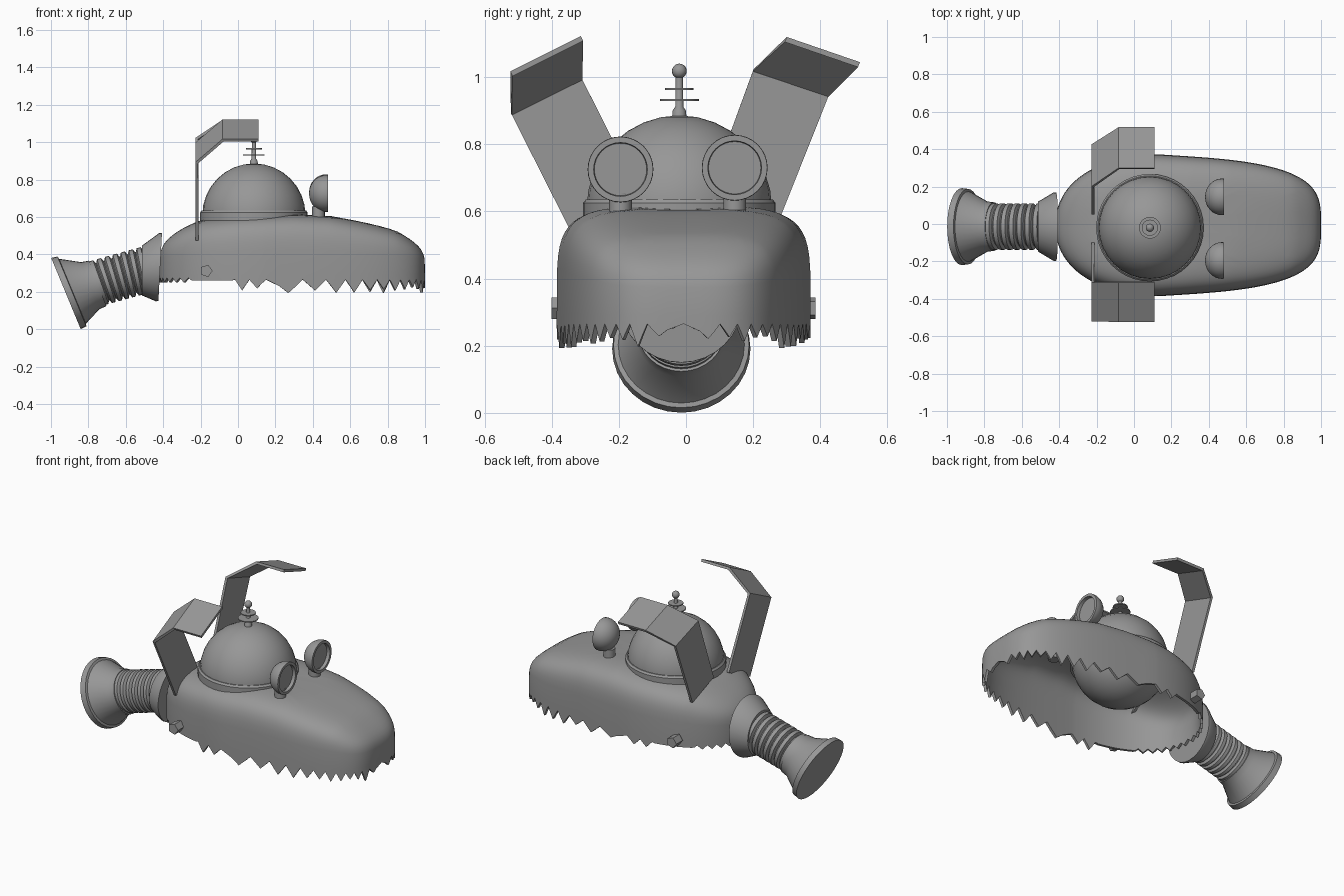
import bpy, bmesh, math, random
from mathutils import Vector

if "Cube" in bpy.data.objects:
    bpy.data.objects.remove(bpy.data.objects["Cube"])

random.seed(4)
METAL = bpy.data.materials.new("dark_metal")
METAL.diffuse_color = (.31, .31, .31, 1)
METAL.use_nodes = True
METAL.node_tree.nodes["Principled BSDF"].inputs["Base Color"].default_value = METAL.diffuse_color


def shade(ob, angle=35):
    bpy.ops.object.select_all(action='DESELECT')
    bpy.context.view_layer.objects.active = ob
    ob.select_set(True)
    bpy.ops.object.shade_smooth_by_angle(angle=math.radians(angle))


def thicken(ob, thickness, offset):
    mod = ob.modifiers.new("thickness", 'SOLIDIFY')
    mod.thickness = thickness
    mod.offset = offset
    bpy.context.view_layer.objects.active = ob
    bpy.ops.object.modifier_apply(modifier=mod.name)


def make(name, verts, faces, smooth=True):
    me = bpy.data.meshes.new(name)
    me.from_pydata([tuple(v) for v in verts], [], faces)
    bm = bmesh.new()
    bm.from_mesh(me)
    bmesh.ops.recalc_face_normals(bm, faces=bm.faces)
    bm.to_mesh(me)
    bm.free()
    me.materials.append(METAL)
    ob = bpy.data.objects.new(name, me)
    bpy.context.collection.objects.link(ob)
    if smooth:
        shade(ob)
    return ob


def loft(name, rings, n=32, smooth=True):
    """Rings of (centre, axis direction, radius), bridged and capped."""
    verts, faces = [], []
    for c, d, r in rings:
        q = Vector(d).to_track_quat('Z', 'Y')
        for i in range(n):
            a = math.tau * i / n
            verts.append(Vector(c) + q @ Vector((r * math.cos(a), r * math.sin(a), 0)))
    for k in range(len(rings) - 1):
        for i in range(n):
            j = (i + 1) % n
            faces.append((k * n + i, k * n + j, (k + 1) * n + j, (k + 1) * n + i))
    faces.append(tuple(range(n))[::-1])
    faces.append(tuple(range((len(rings) - 1) * n, len(rings) * n)))
    return make(name, verts, faces, smooth)


def straight(name, base, d, profile, n=32, smooth=True):
    """Lathe a (radius, distance) profile along a direction."""
    d = Vector(d)
    return loft(name, [(Vector(base) + d * h, d, r) for r, h in profile], n, smooth)


def interp(pts, x):
    for (x0, y0), (x1, y1) in zip(pts, pts[1:]):
        if x <= x1:
            t = max(0, (x - x0) / (x1 - x0))
            return y0 + (y1 - y0) * t
    return pts[-1][1]


def ball(name, loc, r, seg=32, rings=16):
    bpy.ops.mesh.primitive_uv_sphere_add(segments=seg, ring_count=rings, radius=r, location=loc)
    ob = bpy.context.object
    ob.name = name
    ob.data.materials.append(METAL)
    shade(ob)


# Hollow snout shell with a jagged lower rim
TOP = [(-.42, .51), (-.3, .555), (-.2, .588), (0, .605), (.3, .615),
       (.5, .605), (.7, .572), (.85, .547), (1, .49)]
CX, CY, N, ROWS, BASE = .15, -.007, 192, 14, .26
outline, rim = [], []
depths = [random.uniform(.035, .075) for _ in range(N // 4 + 1)]
for i in range(N):
    a = math.tau * i / N
    c, s = math.cos(a), math.sin(a)
    if c > 0:  # blunt tapering nose
        u = c ** .72
        x, w = CX + .85 * u, (1 - u ** 3.5) ** (1 / 3.5) * (1 - .14 * u)
    else:      # rounder back
        u = abs(c) ** .91
        x, w = CX - .57 * u, (1 - u ** 2.2) ** (1 / 2.2)
    outline.append((x, CY + math.copysign(.378 * w, s)))
    tooth = 1 - abs(i % 4 - 2) / 2
    if x > -.02:
        rim.append(BASE + .005 - tooth * depths[i // 4])
    elif x < -.25:
        rim.append(BASE + .015 - tooth * .025)
    else:
        rim.append(BASE)
verts = [(CX, CY, interp(TOP, CX))]
faces = []
for k in range(1, ROWS + 2):
    phi = min(k / ROWS, 1) * math.pi / 2
    s, h = math.sin(phi) ** .4, max(0, math.cos(phi)) ** .4
    for i, (ox, oy) in enumerate(outline):
        x, y = CX + s * (ox - CX), CY + s * (oy - CY)
        z = BASE + .03 + (interp(TOP, x) - BASE - .03) * h
        if k == ROWS:
            z = BASE + .03
        elif k > ROWS:
            z = rim[i]
        verts.append((x, y, z))
for i in range(N):
    j = (i + 1) % N
    faces.append((0, 1 + i, 1 + j))
    for k in range(ROWS):
        p, q = 1 + k * N, 1 + (k + 1) * N
        faces.append((p + i, q + i, q + j, p + j))
shell = make("snout_shell", verts, faces, False)
thicken(shell, .016, -1)
shade(shell, 40)

# Skull dome and its base band
DOME = (.085, -.02)
ball("dome", (*DOME, .61), .276)
straight("dome_band", (*DOME, .57), (0, 0, 1), [(.287, 0), (.287, .055), (.278, .066)], 40)

# Antenna
up = (0, 0, 1)
straight("antenna_rod", (*DOME, .87), up, [(.022, 0), (.02, .03), (.012, .042), (.011, .14)], 12)
straight("antenna_disc_low", (*DOME, .929), up, [(.058, 0), (.058, .006)], 24)
straight("antenna_disc_high", (*DOME, .962), up, [(.043, 0), (.043, .006)], 24)
ball("antenna_tip", (*DOME, 1.018), .022, 16, 10)

# Cup-shaped eyes on short stalks
for side, y, z in (("right", -.195, .725), ("left", .145, .73)):
    cup = [(.097 * math.sin(t * math.pi / 16) + .001, .09 * (1 - math.cos(t * math.pi / 16)))
           for t in range(9)]
    cup += [(.097, .1), (.08, .1), (.078, .08)]
    straight("eye_" + side, (.38, y, z), (1, 0, 0), cup)
    straight("eye_stalk_" + side, (.43, y, .57), up, [(.034, 0), (.034, .085)], 16)

# Bent metal plate ears: inner and outer (y, z) at base, bend and tip
EARS = {
    "right": [(-.10, .58), (-.31, .475), (-.31, .995), (-.52, .89), (-.31, 1.115), (-.52, 1.01)],
    "left": [(.05, .61), (.26, .53), (.20, 1.02), (.425, .945), (.297, 1.112), (.515, 1.037)],
}
for side, p in EARS.items():
    p = p + p[4:]
    xs = (-.22, -.22, -.08, .11)
    ear = make("ear_" + side, [(xs[i // 2], *p[i]) for i in range(8)],
               [(0, 1, 3, 2), (2, 3, 5, 4), (4, 5, 7, 6)], False)
    thicken(ear, .016, 0)

# Five-sided jaw hinge bolts
for side, sg in (("right", -1), ("left", 1)):
    straight("hinge_bolt_" + side, (-.17, CY + sg * .33, .312), (0, sg, 0),
             [(.034, 0), (.034, .063)], 5, False)


# Neck: collar, ribbed hose and flared foot along a gently drooping axis
def ring(x, z, tilt, r):
    t = math.radians(tilt)
    return ((x, -.014, z), (-math.cos(t), 0, -math.sin(t)), r)


loft("neck_collar", [ring(-.416, .333, -3, .183), ring(-.43, .332, -3, .183),
                     ring(-.512, .314, 0, .134)])
hose, RIBS = [], 7
for k in range(RIBS):
    for f, r in ((0, .106), (.2, .124), (.7, .124), (.9, .106)):
        t = (k + f) / RIBS
        hose.append(ring(-.49 - .275 * t, .319 - .076 * t, 10 + 11 * t, r))
loft("neck_hose", hose)
loft("neck_foot", [ring(-.75, .245, 21, .13), ring(-.79, .233, 21.5, .135),
                   ring(-.885, .203, 22.5, .188),
                   ring(-.888, .202, 22.5, .202), ring(-.92, .191, 22.5, .206)])
